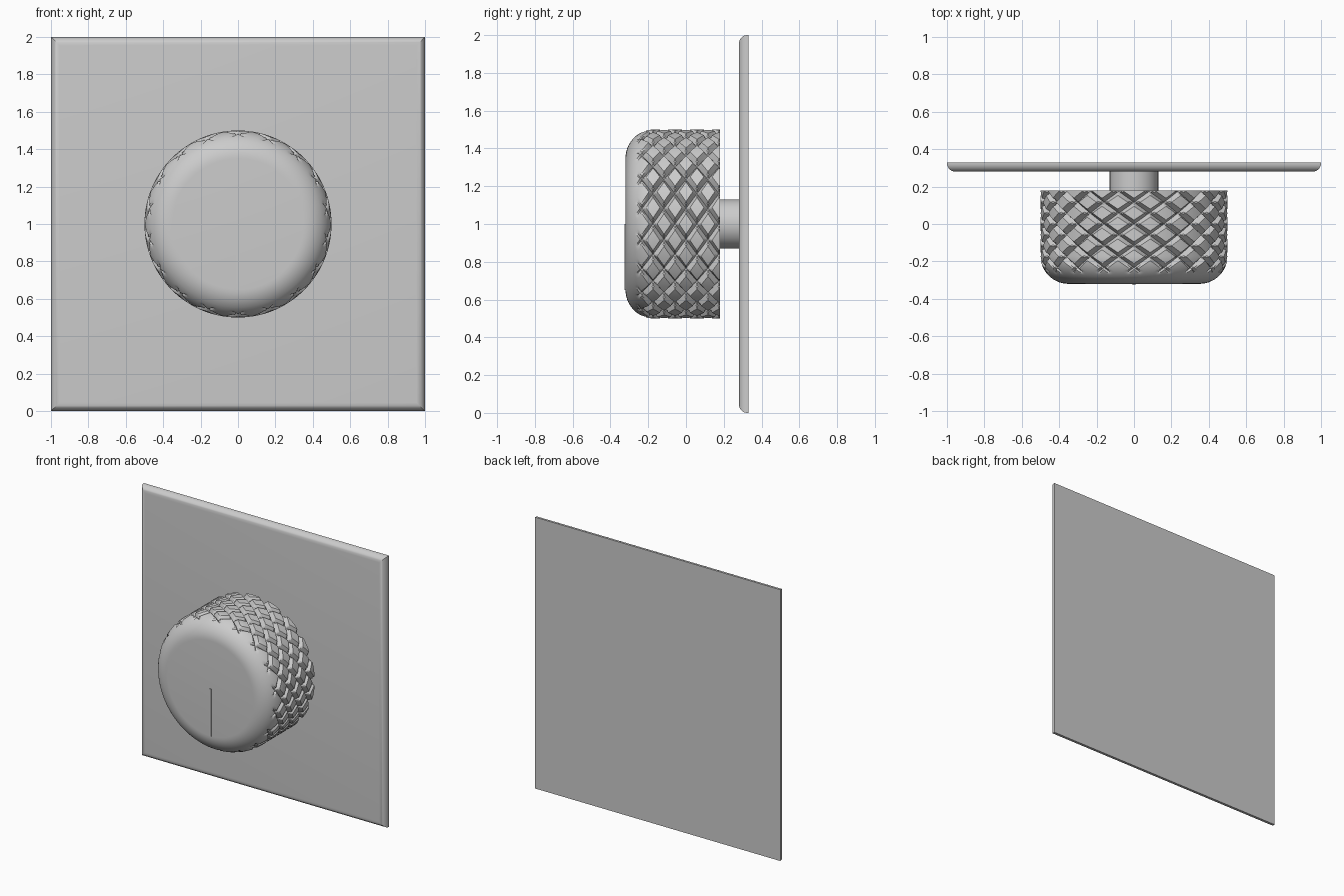
import bpy, bmesh, math

if "Cube" in bpy.data.objects:
    bpy.data.objects.remove(bpy.data.objects["Cube"])

TAU = 2 * math.pi
FRONT, BACK, R, FILLET, CZ = -0.32, 0.18, 0.5, 0.15, 1.0
STARTS, TWIST = 18, 3.0          # grooves per direction, radians per unit depth
DEPTH, HALF = 0.032, 0.065       # groove depth and angular half width
PITCH = TAU / STARTS


def finish(name, bm, angle=30):
    bmesh.ops.recalc_face_normals(bm, faces=bm.faces)
    me = bpy.data.meshes.new(name)
    bm.to_mesh(me)
    bm.free()
    ob = bpy.data.objects.new(name, me)
    bpy.context.collection.objects.link(ob)
    bpy.ops.object.select_all(action='DESELECT')
    ob.select_set(True)
    bpy.context.view_layer.objects.active = ob
    bpy.ops.object.shade_smooth_by_angle(angle=math.radians(angle))
    return ob


def box(x0, x1, y0, y1, z0, z1):
    bm = bmesh.new()
    bmesh.ops.create_cube(bm, size=1)
    for v in bm.verts:
        v.co = ((x0 + x1) / 2 + v.co.x * (x1 - x0),
                (y0 + y1) / 2 + v.co.y * (y1 - y0),
                (z0 + z1) / 2 + v.co.z * (z1 - z0))
    return bm


def profile(y):
    """Body radius: straight wall with a rounded front edge."""
    d = max(0.0, FRONT + FILLET - y)
    return R - FILLET + math.sqrt(max(0.0, FILLET ** 2 - d ** 2))


# Wall plate, front edges rounded
bm = box(-1, 1, 0.28, 0.33, 0, 2)
rim = [e for e in bm.edges if all(v.co.y < 0.3 for v in e.verts)]
bmesh.ops.bevel(bm, geom=rim, offset=0.045, segments=8, profile=0.5, affect='EDGES')
finish("wall_plate", bm)

# Shaft
bm = bmesh.new()
bmesh.ops.create_cone(bm, cap_ends=True, segments=64, radius1=0.13, radius2=0.13, depth=0.12)
for v in bm.verts:
    v.co = (v.co.x, 0.23 + v.co.z, CZ + v.co.y)
finish("shaft", bm)

# Knurled knob: a lattice that follows both groove directions
steps = [-HALF, -HALF / 2, 0, HALF / 2] + [HALF + (PITCH - 2 * HALF) * i / 8 for i in range(8)]
M = len(steps)
line = lambda a: (a // M) * PITCH + steps[a % M]
gap = lambda a: abs(steps[a % M]) if steps[a % M] < PITCH / 2 else PITCH - steps[a % M]
bm = bmesh.new()
verts = {}


def lattice(a, b):
    turn = a // (M * STARTS)
    a, b = a - turn * M * STARTS, b - turn * M * STARTS
    if (a, b) not in verts:
        u, v = line(a), line(b)
        th, y = (u + v) / 2, (u - v) / (2 * TWIST)
        cut = min(gap(a), gap(b)) / HALF
        r = min(profile(y), R - DEPTH * (1 - cut)) if cut < 1 else profile(y)
        verts[a, b] = bm.verts.new((r * math.sin(th), y, CZ + r * math.cos(th)))
    return verts[a, b]


y_cut = -0.285
for a in range(M * STARTS):
    for b in range(a - M * STARTS, a + M * STARTS):
        y = (line(a) - line(b)) / (2 * TWIST)
        if FRONT + 0.008 < y < BACK + 0.025:
            bm.faces.new([lattice(a, b), lattice(a + 1, b), lattice(a + 1, b + 1), lattice(a, b + 1)])
for y, n in ((BACK, 1), (y_cut, -1)):
    bmesh.ops.bisect_plane(bm, geom=bm.verts[:] + bm.edges[:] + bm.faces[:], dist=1e-6,
                           plane_co=(0, y, 0), plane_no=(0, n, 0), clear_outer=True)


def set_ring(ring, y, r):
    for v in ring:
        th = math.atan2(v.co.x, v.co.z - CZ)
        v.co = (r * math.sin(th), y, CZ + r * math.cos(th))


# Back cap, then rounded front edge and front face
edges = [e for e in bm.edges if e.is_boundary and e.verts[0].co.y > 0]
bmesh.ops.contextual_create(bm, geom=edges)
edges = [e for e in bm.edges if e.is_boundary and e.verts[0].co.y < 0]
set_ring({v for e in edges for v in e.verts}, y_cut, profile(y_cut))
start = math.asin((FRONT + FILLET - y_cut) / FILLET)
for i in range(1, 7):
    t = start + (math.pi / 2 - start) * i / 6
    new = bmesh.ops.extrude_edge_only(bm, edges=edges)["geom"]
    edges = [g for g in new if isinstance(g, bmesh.types.BMEdge)]
    set_ring([g for g in new if isinstance(g, bmesh.types.BMVert)],
             FRONT + FILLET - FILLET * math.sin(t), R - FILLET + FILLET * math.cos(t))
bmesh.ops.contextual_create(bm, geom=edges)
finish("knurled_knob", bm, 25)

# Pointer line on the knob face
finish("pointer_line", box(-0.008, 0.008, FRONT - 0.006, FRONT + 0.01, 0.65, 1.0))
